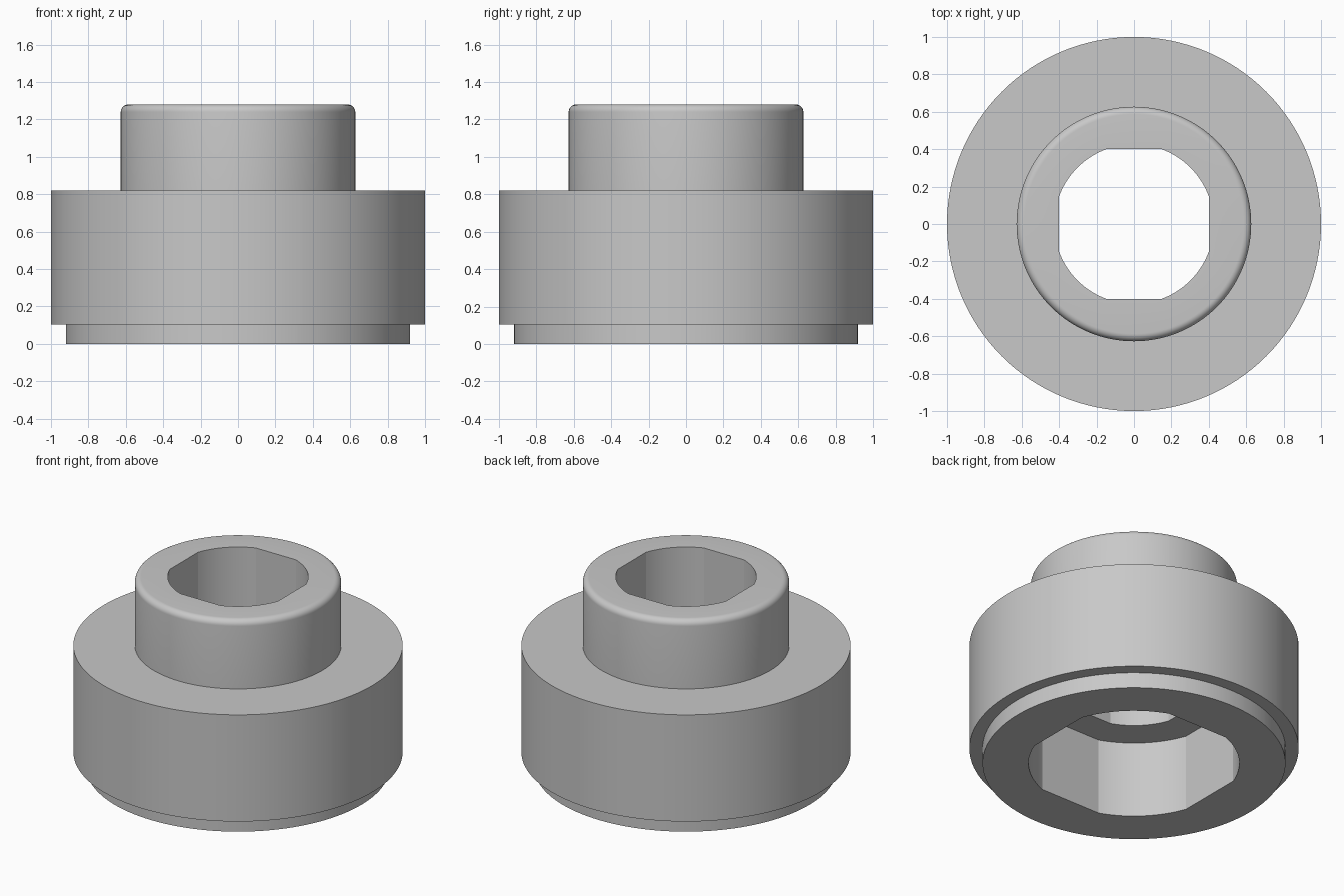
import bpy, bmesh
from math import radians, cos, sin, acos, pi

cube = bpy.data.objects.get("Cube")
if cube:
    bpy.data.objects.remove(cube, do_unlink=True)

# Plain grey material
grey = bpy.data.materials.new("plain_grey")
grey.use_nodes = True
colour = (0.58, 0.58, 0.58, 1)
grey.diffuse_color = colour
grey.node_tree.nodes["Principled BSDF"].inputs["Base Color"].default_value = colour

# Bore sizes: a round bore cut by four flats
HOLE_FLAT, POCKET_FLAT, FLAT_RATIO = 0.4, 0.6, 0.9375
BOSS_R, TOP, FILLET, STEPS = 0.627, 1.28, 0.04, 8

# Closed profile: (radius, height, is_bore)
profile = [(0.92, 0, False), (0.92, 0.105, False), (1, 0.105, False),
           (1, 0.82, False), (BOSS_R, 0.82, False)]
for i in range(STEPS + 1):
    a = pi / 2 * i / STEPS
    profile.append((BOSS_R - FILLET + FILLET * cos(a),
                    TOP - FILLET + FILLET * sin(a), False))
profile += [(HOLE_FLAT, TOP, True), (HOLE_FLAT, 0.512, True),
            (POCKET_FLAT, 0.512, True), (POCKET_FLAT, 0, True)]

# Even angles plus the exact corners where flats meet arcs
corner = acos(FLAT_RATIO)
angles = [2 * pi * i / 128 for i in range(128)]
for q in range(4):
    angles += [(q * pi / 2 + s * corner) % (2 * pi) for s in (-1, 1)]
angles.sort()


def bore_radius(flat, angle):
    """Distance to the bore wall at an angle: flat or arc, whichever is nearer."""
    off = max(abs(cos(angle)), abs(sin(angle)))
    return min(flat / off, flat / FLAT_RATIO)


# Bushing body swept around the axis
bm = bmesh.new()
rings = []
for a in angles:
    ring = []
    for r, z, bore in profile:
        r = bore_radius(r, a) if bore else r
        ring.append(bm.verts.new((r * cos(a), r * sin(a), z)))
    rings.append(ring)
n = len(profile)
for i, ring in enumerate(rings):
    nxt = rings[(i + 1) % len(rings)]
    for j in range(n):
        k = (j + 1) % n
        bm.faces.new((ring[j], nxt[j], nxt[k], ring[k]))
bmesh.ops.recalc_face_normals(bm, faces=bm.faces)

mesh = bpy.data.meshes.new("stepped_bushing")
bm.to_mesh(mesh)
bm.free()
mesh.materials.append(grey)
body = bpy.data.objects.new("stepped_bushing", mesh)
bpy.context.collection.objects.link(body)

# Smooth the round walls, keep the rims and flats crisp
bpy.ops.object.select_all(action='DESELECT')
body.select_set(True)
bpy.context.view_layer.objects.active = body
bpy.ops.object.shade_smooth_by_angle(angle=radians(15))
